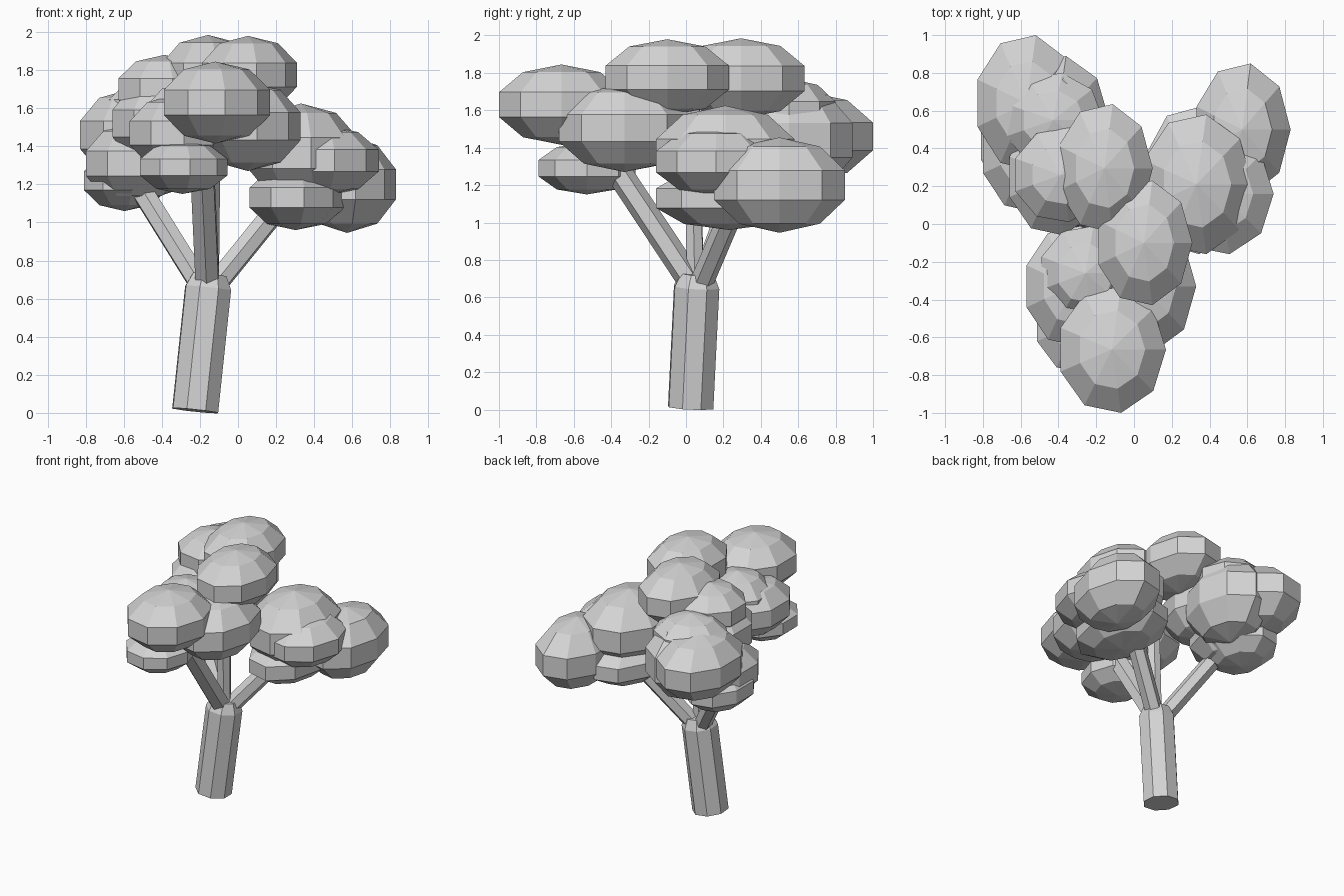
import bpy, math
from mathutils import Vector, Matrix

cube = bpy.data.objects.get("Cube")
if cube:
    bpy.data.objects.remove(cube, do_unlink=True)

# Single plain material
grey = bpy.data.materials.new("plain_grey")
grey.use_nodes = True
tone = (0.66, 0.66, 0.66, 1)
grey.diffuse_color = tone
grey.node_tree.nodes["Principled BSDF"].inputs["Base Color"].default_value = tone


def finish(name):
    obj = bpy.context.object
    obj.name = name
    obj.data.materials.append(grey)
    return obj


def limb(name, start, end, r1, r2, sides):
    """Tapered faceted cylinder between two points."""
    a, b = Vector(start), Vector(end)
    axis = b - a
    bpy.ops.mesh.primitive_cone_add(vertices=sides, radius1=r1, radius2=r2,
                                    depth=axis.length, location=(a + b) / 2)
    obj = finish(name)
    obj.rotation_euler = axis.to_track_quat('Z', 'Y').to_euler()
    return obj


def clump(name, centre, size):
    """Flattened nine-sided leaf ball with one corner turned to +x."""
    x, y, z = centre
    rx, ry, rz = size
    bpy.ops.mesh.primitive_uv_sphere_add(segments=9, ring_count=5, radius=1,
                                         location=(x - 0.03 * rx, y, z))
    obj = finish(name)
    corner = next(v.co for v in obj.data.vertices if v.co.xy.length > 0.5)
    obj.data.transform(Matrix.Rotation(-math.atan2(corner.y, corner.x), 4, 'Z'))
    # Widen so the faceted outline reaches the stated half sizes
    obj.scale = (rx * 1.08, ry * 1.067, rz)
    return obj


# Leaning trunk with a chamfered top
foot, neck = Vector((-0.225, 0.025, 0.012)), Vector((-0.157, 0.057, 0.655))
limb("trunk", foot, neck, 0.129, 0.129, 8)
limb("trunk_top", neck, foot.lerp(neck, 1.11), 0.129, 0.095, 8)

# Four branches
limb("branch_right", (-0.19, 0.08, 0.66), (-0.57, 0.3, 1.27), 0.062, 0.062, 6)
limb("branch_front", (-0.16, 0.03, 0.68), (-0.19, -0.4, 1.33), 0.07, 0.07, 6)
limb("branch_left", (-0.12, 0.08, 0.67), (0.26, 0.28, 1.14), 0.063, 0.063, 6)
limb("branch_middle", (-0.15, 0.05, 0.68), (-0.14, 0.03, 1.62), 0.05, 0.05, 6)

# Leaf clumps: centre, then half sizes
clumps = {
    "front": [
        ((-0.11, -0.665, 1.63), (0.28, 0.335, 0.215)),
        ((0.06, -0.33, 1.505), (0.27, 0.35, 0.235)),
        ((-0.32, -0.33, 1.47), (0.25, 0.32, 0.2)),
        ((-0.25, -0.26, 1.54), (0.24, 0.25, 0.2)),
        ((-0.285, -0.53, 1.29), (0.23, 0.26, 0.14)),
    ],
    "top": [
        ((0.06, -0.1, 1.775), (0.25, 0.33, 0.205)),
        ((-0.15, 0.295, 1.77), (0.25, 0.34, 0.215)),
        ((-0.38, 0.26, 1.7), (0.25, 0.25, 0.18)),
    ],
    "left": [
        ((0.34, 0.21, 1.365), (0.29, 0.37, 0.26)),
        ((0.465, 0.16, 1.325), (0.275, 0.32, 0.185)),
        ((0.31, 0.23, 1.13), (0.25, 0.39, 0.17)),
        ((0.58, 0.5, 1.2), (0.25, 0.35, 0.255)),
    ],
    "right": [
        ((-0.56, 0.64, 1.46), (0.27, 0.36, 0.24)),
        ((-0.42, 0.55, 1.59), (0.26, 0.25, 0.18)),
        ((-0.4, 0.55, 1.44), (0.27, 0.34, 0.3)),
        ((-0.55, 0.38, 1.31), (0.25, 0.32, 0.21)),
        ((-0.41, 0.25, 1.52), (0.25, 0.31, 0.23)),
        ((-0.59, 0.44, 1.22), (0.22, 0.29, 0.16)),
    ],
}
for side, balls in clumps.items():
    for number, (centre, size) in enumerate(balls, 1):
        clump(f"{side}_leaves_{number}", centre, size)
